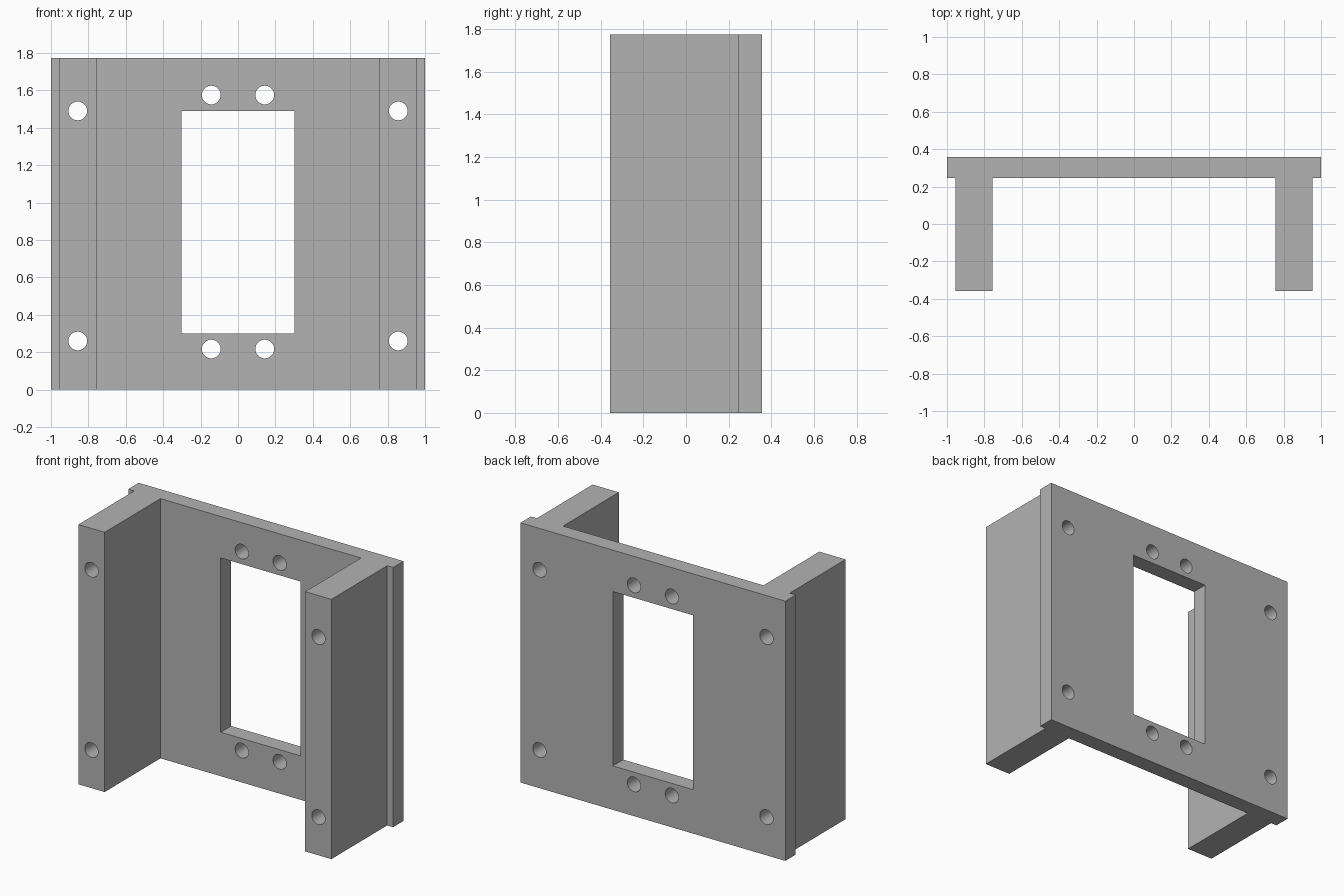
import bpy, bmesh, math
from mathutils import Matrix, Vector

old = bpy.data.objects.get("Cube")
if old:
    bpy.data.objects.remove(old, do_unlink=True)

HEIGHT = 1.773
BACK, PLATE_FRONT, LEG_FRONT = 0.357, 0.245, -0.357
LEG_OUT, LEG_IN = 0.955, 0.757

grey = bpy.data.materials.new("plain grey")
grey.use_nodes = True
colour = (0.45, 0.45, 0.45, 1)
grey.diffuse_color = colour
grey.node_tree.nodes["Principled BSDF"].inputs["Base Color"].default_value = colour


def make_object(name, bm):
    bmesh.ops.recalc_face_normals(bm, faces=bm.faces)
    mesh = bpy.data.meshes.new(name)
    bm.to_mesh(mesh)
    bm.free()
    obj = bpy.data.objects.new(name, mesh)
    bpy.context.collection.objects.link(obj)
    return obj


# Bracket: half profile mirrored across x, extruded upward
half = [(1, BACK), (1, PLATE_FRONT), (LEG_OUT, PLATE_FRONT), (LEG_OUT, LEG_FRONT),
        (LEG_IN, LEG_FRONT), (LEG_IN, PLATE_FRONT)]
profile = half + [(-x, y) for x, y in reversed(half)]
bm = bmesh.new()
base = bm.faces.new([bm.verts.new((x, y, 0)) for x, y in profile])
top = bmesh.ops.extrude_face_region(bm, geom=[base])["geom"]
bmesh.ops.translate(bm, vec=(0, 0, HEIGHT),
                    verts=[v for v in top if isinstance(v, bmesh.types.BMVert)])
bracket = make_object("mounting_bracket", bm)
bracket.data.materials.append(grey)

# Cutter: the central window and the eight screw holes
bm = bmesh.new()
bmesh.ops.create_cube(bm, size=1, matrix=Matrix.Translation((0, 0.3, 0.895))
                      @ Matrix.Diagonal((0.604, 1, 1.19, 1)))
turn = Matrix.Rotation(math.pi / 2, 4, "X")
for x, z in [(0.857, 0.26), (0.857, 1.49), (0.143, 0.217), (0.143, 1.575)]:
    for side in (-1, 1):
        bmesh.ops.create_cone(bm, cap_ends=True, segments=48, radius1=0.05, radius2=0.05,
                              depth=2, matrix=Matrix.Translation((side * x, 0, z)) @ turn)
cutter = make_object("opening_cutter", bm)
cutter.hide_render = True

cut = bracket.modifiers.new("openings", "BOOLEAN")
cut.operation = "DIFFERENCE"
cut.solver = "EXACT"
cut.object = cutter

bpy.ops.object.select_all(action="DESELECT")
bracket.select_set(True)
bpy.context.view_layer.objects.active = bracket
bpy.ops.object.modifier_apply(modifier=cut.name)
bpy.data.objects.remove(cutter, do_unlink=True)
bpy.ops.object.shade_smooth_by_angle(angle=math.radians(30))
